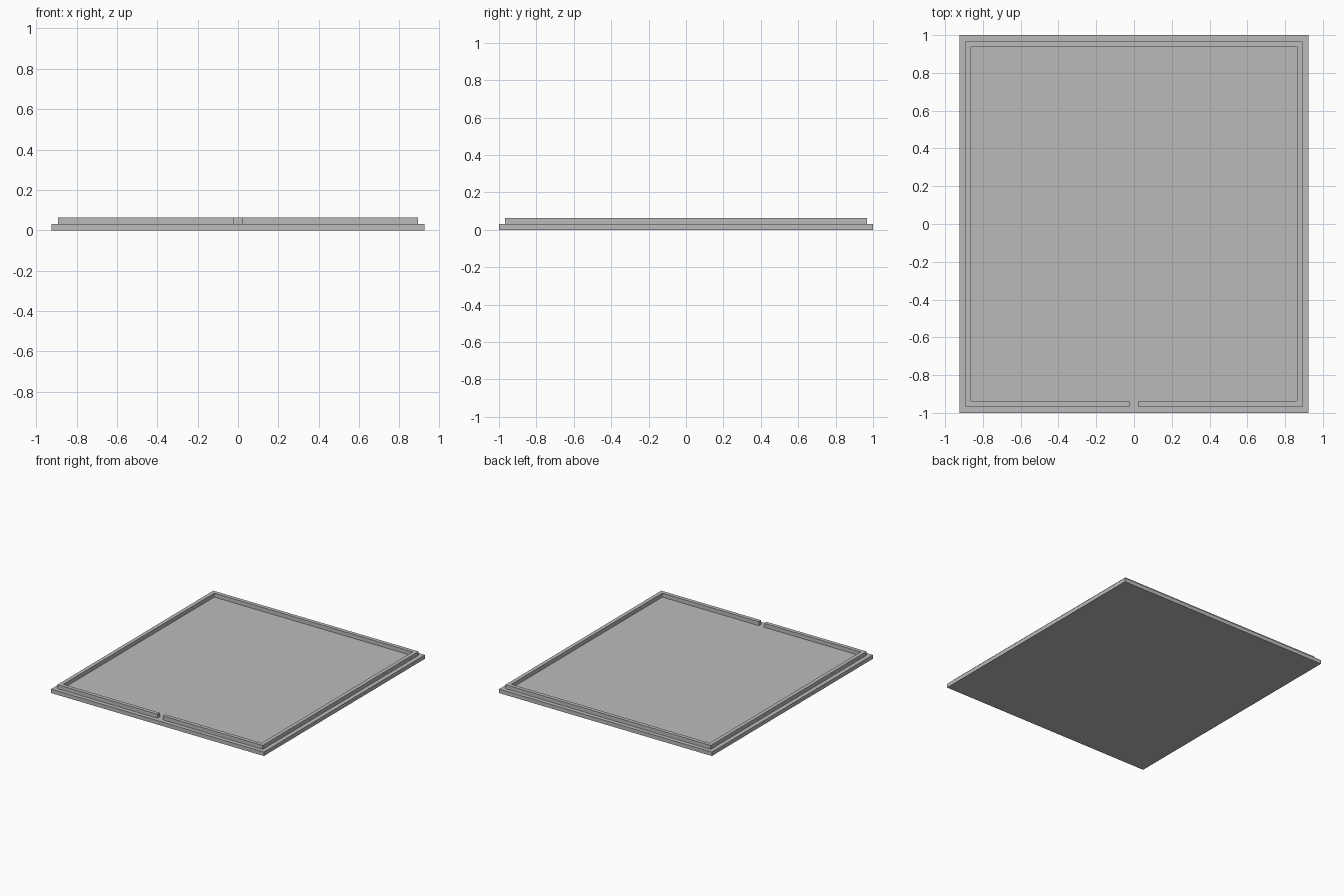
import bpy
import bmesh

cube = bpy.data.objects.get("Cube")
if cube:
    bpy.data.objects.remove(cube, do_unlink=True)

grey = bpy.data.materials.new("plain grey")
grey.use_nodes = True
colour = (0.5, 0.5, 0.5, 1)
grey.diffuse_color = colour
grey.node_tree.nodes["Principled BSDF"].inputs["Base Color"].default_value = colour


def extruded(name, outline, bottom, height):
    """Extrude a flat closed outline upwards into a solid."""
    mesh = bpy.data.meshes.new(name)
    bm = bmesh.new()
    face = bm.faces.new([bm.verts.new((x, y, bottom)) for x, y in outline])
    result = bmesh.ops.extrude_face_region(bm, geom=[face], use_keep_orig=True)
    top = [v for v in result["geom"] if isinstance(v, bmesh.types.BMVert)]
    bmesh.ops.translate(bm, verts=top, vec=(0, 0, height))
    bmesh.ops.recalc_face_normals(bm, faces=bm.faces)
    bm.to_mesh(mesh)
    bm.free()
    mesh.materials.append(grey)
    obj = bpy.data.objects.new(name, mesh)
    bpy.context.collection.objects.link(obj)
    return obj


half_x, half_y = 0.925, 1.0
thick = 0.031
step = 0.0325    # ledge around the rim
wall = 0.03      # rim width
gap = 0.0235     # half the opening in the front rim

# Base plate
extruded("base_plate",
         [(-half_x, -half_y), (half_x, -half_y), (half_x, half_y), (-half_x, half_y)],
         0, thick)

# Raised rim, one continuous strip open at the middle of the front
ox, oy = half_x - step, half_y - step
ix, iy = ox - wall, oy - wall
right_half = [(-gap, -oy), (-ox, -oy), (-ox, oy)]
inner_half = [(-ix, iy), (-ix, -iy), (-gap, -iy)]
mirror = lambda points: [(-x, y) for x, y in reversed(points)]
extruded("raised_rim",
         right_half + mirror(right_half) + mirror(inner_half) + inner_half,
         thick, thick)
